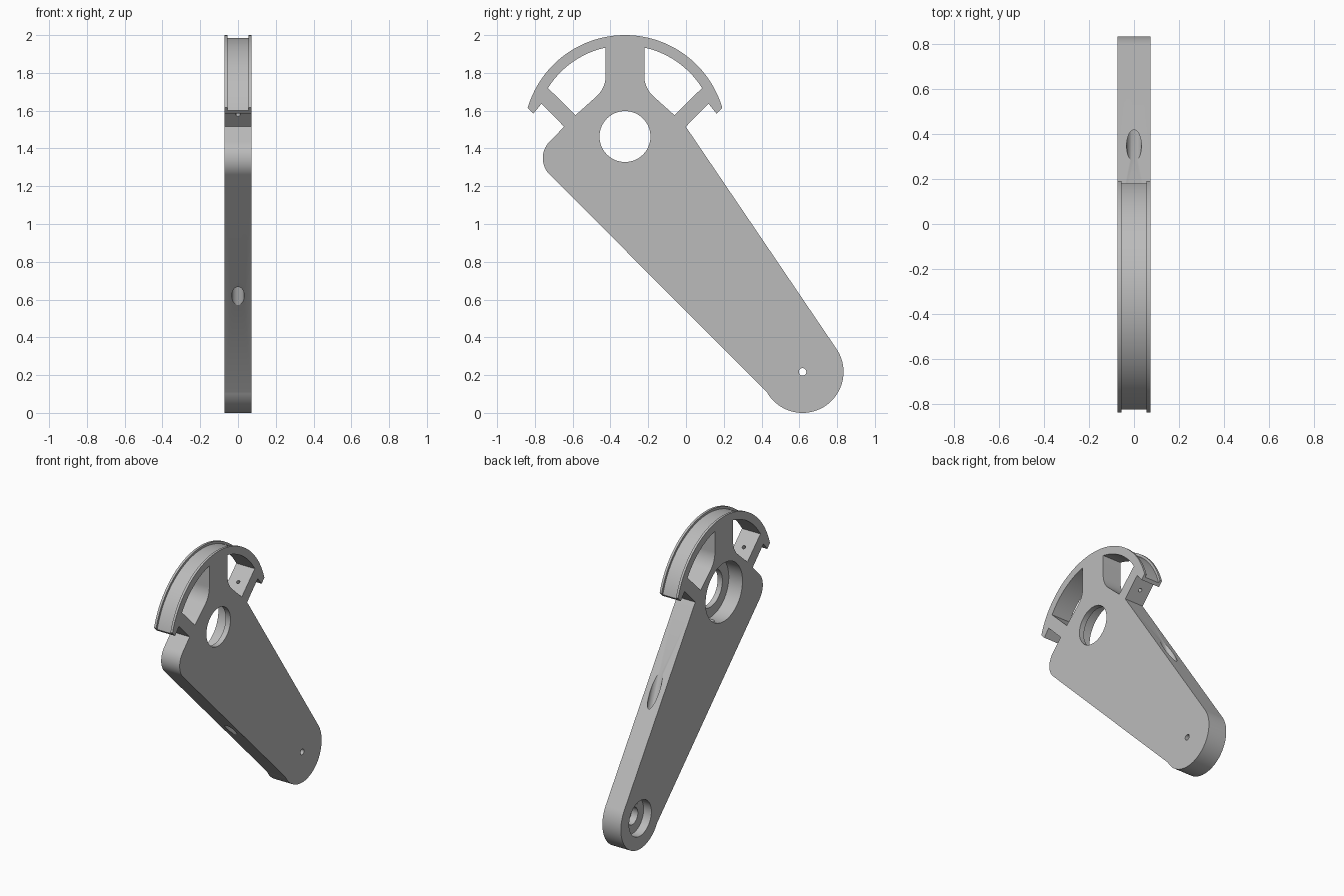
import bpy, bmesh, math
from mathutils import Vector

if "Cube" in bpy.data.objects:
    bpy.data.objects.remove(bpy.data.objects["Cube"])

HALF = 0.0725            # half thickness along x
CY, CZ = -0.323, 1.463   # hub centre
PY, PZ = 0.617, 0.217    # pivot centre


def arc(cy, cz, r, a0, a1, n):
    """Points on an arc in the y-z plane, angles in degrees."""
    return [(cy + r * math.cos(math.radians(a0 + (a1 - a0) * i / n)),
             cz + r * math.sin(math.radians(a0 + (a1 - a0) * i / n))) for i in range(n + 1)]


def finish(name, bm):
    bmesh.ops.recalc_face_normals(bm, faces=bm.faces[:])
    me = bpy.data.meshes.new(name)
    bm.to_mesh(me)
    bm.free()
    ob = bpy.data.objects.new(name, me)
    bpy.context.collection.objects.link(ob)
    return ob


def prism(name, pts, x0, x1):
    """Extrude a y-z profile from x0 to x1."""
    bm = bmesh.new()
    f = bm.faces.new([bm.verts.new((x0, y, z)) for y, z in pts])
    ext = bmesh.ops.extrude_face_region(bm, geom=[f])
    vs = [g for g in ext["geom"] if isinstance(g, bmesh.types.BMVert)]
    bmesh.ops.translate(bm, verts=vs, vec=(x1 - x0, 0, 0))
    return finish(name, bm)


def disc(name, cy, cz, r, x0, x1, n=64):
    return prism(name, arc(cy, cz, r, 0, 360, n)[:-1], x0, x1)


def drill(name, a, b, r, n=32):
    """Round bar between two y-z points at x = 0."""
    a, b = Vector((0, *a)), Vector((0, *b))
    bm = bmesh.new()
    bmesh.ops.create_cone(bm, cap_ends=True, segments=n, radius1=r, radius2=r, depth=(b - a).length)
    rot = (b - a).to_track_quat('Z', 'Y').to_matrix()
    bmesh.ops.rotate(bm, verts=bm.verts[:], matrix=rot)
    bmesh.ops.translate(bm, verts=bm.verts[:], vec=(a + b) / 2)
    return finish(name, bm)


def hub(pts, side=1):
    """Hub-relative points to y-z, mirrored by side."""
    return [(CY + side * u, CZ + w) for u, w in pts]


# Arm outline: sector rim, hooked ends, rounded shoulder, tapering arm, round pivot end
hook = [(0.485, 0.121), (0.442, 0.174), (0.322, 0.052)]
outline = arc(CY, CZ, 0.537, 16.5, 163.5, 72)
outline += hub(hook, -1)
outline += arc(-0.634, 1.349, 0.124, 135, 225, 20)
outline += arc(PY, PZ, 0.217, 209, 394.3, 56)
outline += hub(hook[::-1])
arm = prism("lever_arm", outline, -HALF, HALF)

cutters = []

# Two windows either side of the central spoke
window = [(0.408, 0.257), (0.262, 0.113)]
window += arc(0.252, 0.323, 0.15, 225, 180, 12)
a_top, a_low = math.degrees(math.atan2(0.471, 0.102)), math.degrees(math.atan2(0.257, 0.408))
window += arc(0, 0, 0.482, a_top, a_low, 24)[:-1]
for side, word in ((1, "right"), (-1, "left")):
    cutters.append(prism("window_cutter_" + word, hub(window, side), -0.2, 0.2))
    # Small hole through each tab
    a, b = hub([(0.30, 0.20), (0.42, 0.08)], side)
    cutters.append(drill("tab_hole_cutter_" + word, a, b, 0.012, 16))

# Groove around the rim, leaving a thin flange on each side
groove = arc(CY, CZ, 0.521, 10, 170, 72) + arc(CY, CZ, 0.62, 170, 10, 72)
cutters.append(prism("groove_cutter", groove, -0.056, 0.056))

# Hub bore with a wide bearing seat on the -x side
cutters.append(disc("hub_hole_cutter", CY, CZ, 0.135, -0.2, 0.2))
cutters.append(disc("hub_seat_cutter", CY, CZ, 0.207, -0.2, 0.035))

# Pivot bore, stepped from the -x side
cutters.append(disc("pivot_hole_cutter", PY, PZ, 0.02, -0.2, 0.2, 24))
cutters.append(disc("pivot_step_cutter", PY, PZ, 0.06, -0.2, 0.038, 40))
cutters.append(disc("pivot_seat_cutter", PY, PZ, 0.125, -0.2, -0.012, 48))


# Slanted passages from the arm edges into the two bores
def passage(name, mouth, centre, stop):
    m, c = Vector(mouth), Vector(centre)
    d = (c - m).normalized()
    return drill(name, m - d * 0.3, c - d * stop, 0.033)


cutters.append(passage("upper_passage_cutter", (0.345, 1.008), (PY, PZ), 0.08))
cutters.append(passage("lower_passage_cutter", (-0.08, 0.62), (CY, CZ), 0.15))

# Cut everything and bake the result
bpy.context.view_layer.objects.active = arm
arm.select_set(True)
for c in cutters:
    m = arm.modifiers.new(c.name, 'BOOLEAN')
    m.operation = 'DIFFERENCE'
    m.solver = 'EXACT'
    m.object = c
    bpy.ops.object.modifier_apply(modifier=m.name)
for c in cutters:
    bpy.data.objects.remove(c, do_unlink=True)

# Single plain grey
grey = bpy.data.materials.new("plain_grey")
grey.diffuse_color = (0.5, 0.5, 0.5, 1)
grey.use_nodes = True
grey.node_tree.nodes["Principled BSDF"].inputs["Base Color"].default_value = grey.diffuse_color
arm.data.materials.clear()
arm.data.materials.append(grey)
for p in arm.data.polygons:
    p.material_index = 0
bpy.ops.object.shade_smooth_by_angle(angle=math.radians(25))
